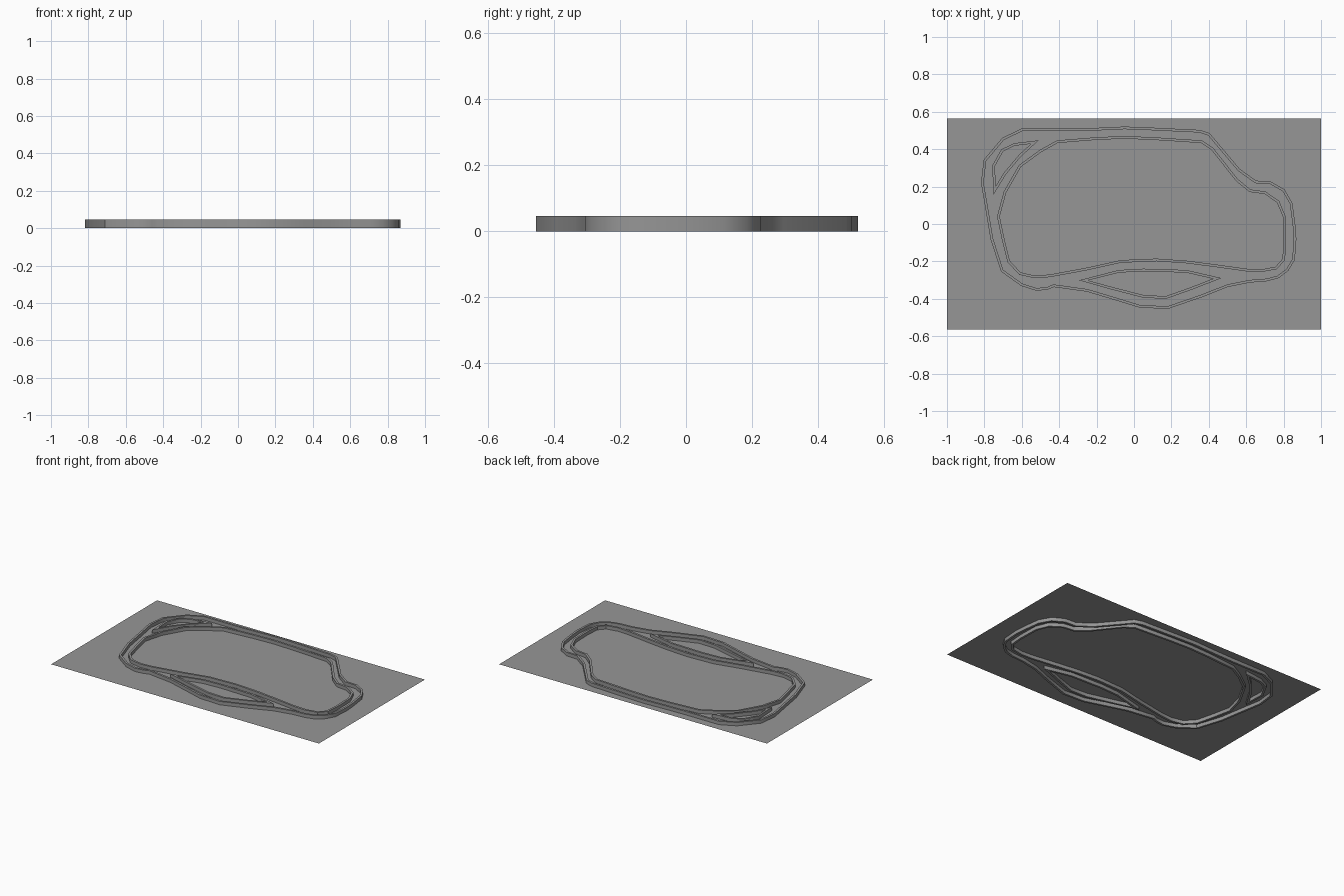
import bpy, bmesh, math
from mathutils import Vector

if "Cube" in bpy.data.objects:
    bpy.data.objects.remove(bpy.data.objects["Cube"])

HEIGHT = 0.046      # full height of the track walls
THICK = 0.014       # wall thickness

grey = bpy.data.materials.new("dark_grey")
grey.diffuse_color = (0.305, 0.305, 0.305, 1)
grey.use_nodes = True
grey.node_tree.nodes["Principled BSDF"].inputs["Base Color"].default_value = grey.diffuse_color


def make_object(name, bm):
    bmesh.ops.recalc_face_normals(bm, faces=bm.faces)
    mesh = bpy.data.meshes.new(name)
    bm.to_mesh(mesh)
    bm.free()
    mesh.materials.append(grey)
    obj = bpy.data.objects.new(name, mesh)
    bpy.context.collection.objects.link(obj)
    return obj


def offset(points, dist):
    """Closed outline moved sideways with limited mitred corners."""
    pts = [Vector(p) for p in points]
    out = []
    for i, p in enumerate(pts):
        a = (p - pts[i - 1]).normalized()
        b = (pts[(i + 1) % len(pts)] - p).normalized()
        na, nb = Vector((-a.y, a.x)), Vector((-b.y, b.x))
        m = (na + nb).normalized()
        out.append(p + m * dist / max(m.dot(na), 0.3))
    return out


def wall(name, points):
    """Closed upright wall following an outline, passing through the board."""
    bm = bmesh.new()
    rings = []
    for d, z in ((-THICK / 2, 0), (-THICK / 2, HEIGHT), (THICK / 2, HEIGHT), (THICK / 2, 0)):
        rings.append([bm.verts.new((p.x, p.y, z)) for p in offset(points, d)])
    n = len(points)
    for k in range(4):
        r, s = rings[k], rings[(k + 1) % 4]
        for i in range(n):
            j = (i + 1) % n
            bm.faces.new((r[i], r[j], s[j], s[i]))
    obj = make_object(name, bm)
    bpy.ops.object.select_all(action='DESELECT')
    obj.select_set(True)
    bpy.context.view_layer.objects.active = obj
    bpy.ops.object.shade_smooth_by_angle(angle=math.radians(35))
    return obj


# Base board: a single sheet at mid height of the walls
bm = bmesh.new()
bm.faces.new([bm.verts.new((x, y, HEIGHT / 2))
              for x, y in ((-1, -.565), (1, -.565), (1, .565), (-1, .565))])
make_object("base_board", bm)

# Outer track wall
wall("outer_track_wall", [
    (-.60, .503), (-.35, .503), (-.20, .507), (-.05, .514), (.10, .508), (.35, .496),
    (.40, .48), (.56, .29), (.65, .225), (.73, .22), (.80, .18), (.84, .11),
    (.855, .0), (.861, -.08), (.853, -.19), (.82, -.245), (.77, -.283), (.71, -.299),
    (.62, -.306), (.50, -.33), (.36, -.385), (.18, -.447), (.03, -.44), (-.10, -.40),
    (-.25, -.355), (-.43, -.33), (-.46, -.343), (-.52, -.35), (-.60, -.325),
    (-.705, -.25), (-.76, -.08), (-.79, .10), (-.811, .22), (-.797, .34), (-.70, .455)])

# Inner track wall
wall("inner_track_wall", [
    (-.41, .44), (-.20, .457), (-.05, .463), (.10, .457), (.36, .44), (.42, .40),
    (.55, .235), (.62, .178), (.70, .167), (.77, .12), (.803, .04), (.807, -.10),
    (.80, -.19), (.76, -.235), (.68, -.25), (.60, -.246), (.45, -.225), (.28, -.203),
    (.12, -.192), (-.07, -.20), (-.25, -.24), (-.45, -.277), (-.53, -.283),
    (-.61, -.265), (-.67, -.20), (-.70, -.08), (-.725, .04), (-.69, .17), (-.61, .31),
    (-.50, .39)])

# Lower lens-shaped island
wall("lower_island_wall", [
    (-.27, -.301), (-.08, -.253), (.05, -.246), (.28, -.253), (.445, -.291),
    (.30, -.347), (.17, -.393), (.05, -.387), (-.12, -.343)])

# Upper-left corner island
wall("corner_island_wall", [
    (-.745, .18), (-.751, .31), (-.705, .393), (-.64, .425), (-.53, .438),
    (-.61, .365), (-.69, .27)])
